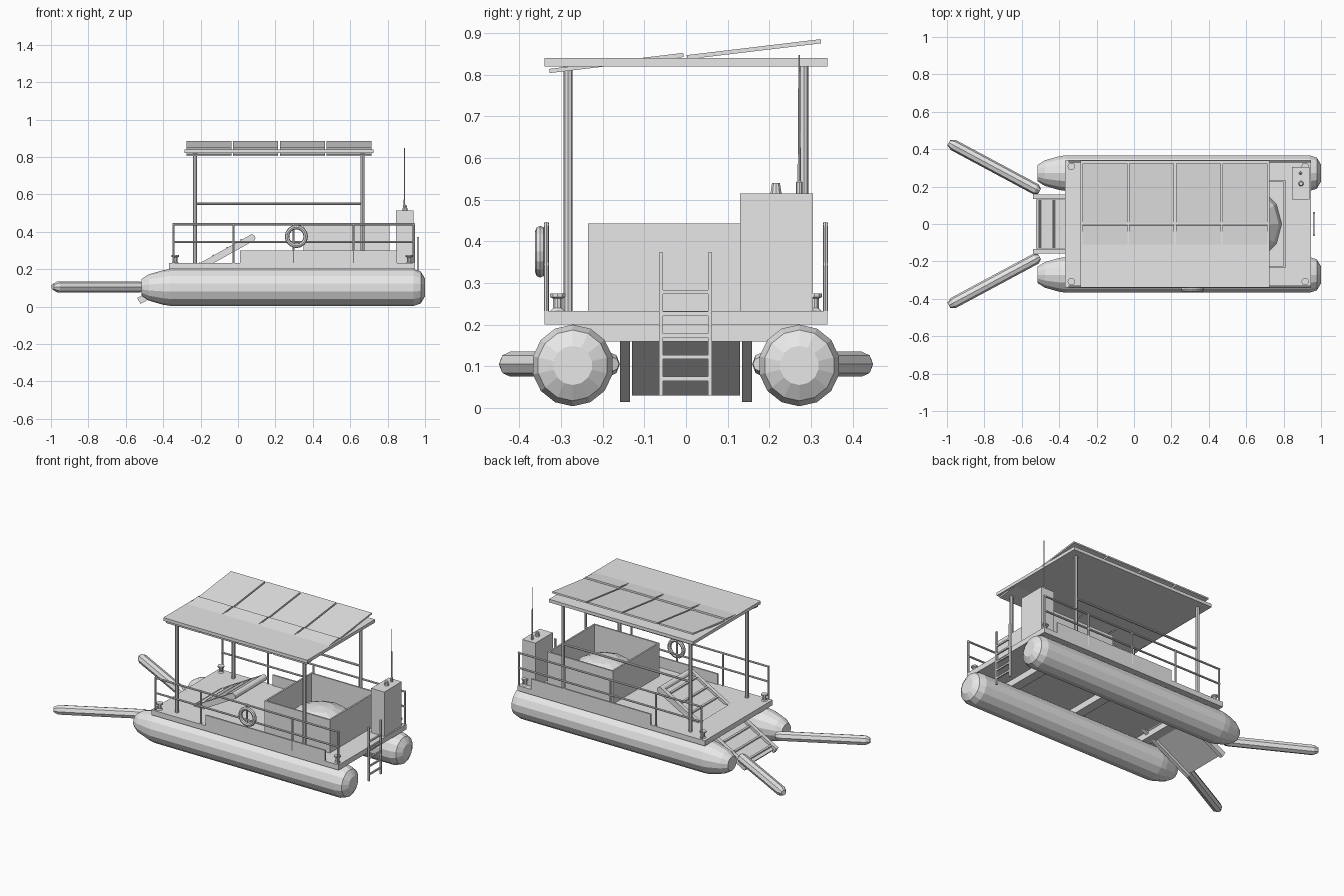
import bpy, bmesh, math
from mathutils import Vector, Matrix

cube = bpy.data.objects.get("Cube")
if cube:
    bpy.data.objects.remove(cube, do_unlink=True)

grey = bpy.data.materials.new("light_grey")
grey.use_nodes = True
grey.diffuse_color = (0.8, 0.8, 0.8, 1)
grey.node_tree.nodes["Principled BSDF"].inputs["Base Color"].default_value = (0.8, 0.8, 0.8, 1)


def finish(name, bm):
    bmesh.ops.recalc_face_normals(bm, faces=bm.faces)
    mesh = bpy.data.meshes.new(name)
    bm.to_mesh(mesh)
    bm.free()
    mesh.materials.append(grey)
    obj = bpy.data.objects.new(name, mesh)
    bpy.context.collection.objects.link(obj)
    return obj


def box(name, xs, ys, zs, tilt=None):
    """Box from ranges on each axis; tilt is an optional matrix applied afterwards."""
    bm = bmesh.new()
    bmesh.ops.create_cube(bm, size=1)
    for v in bm.verts:
        v.co = Vector([(lo + hi) / 2 + c * (hi - lo) for c, (lo, hi) in zip(v.co, (xs, ys, zs))])
    if tilt:
        bm.transform(tilt)
    return finish(name, bm)


def lathe(name, start, end, profile, sides=8):
    """Turned solid from start to end; profile holds (fraction along, radius)."""
    start, end = Vector(start), Vector(end)
    axis = (end - start).normalized()
    up = Vector((1, 0, 0)) if abs(axis.z) > 0.9 else Vector((0, 0, 1))
    side = axis.cross(up).normalized()
    up = side.cross(axis)
    bm = bmesh.new()
    rings = []
    for t, r in profile:
        centre = start.lerp(end, t)
        angles = [math.tau * i / sides for i in range(sides)]
        rings.append([bm.verts.new(centre + (up * math.cos(a) + side * math.sin(a)) * r) for a in angles])
    for a, b in zip(rings, rings[1:]):
        for i in range(sides):
            j = (i + 1) % sides
            bm.faces.new((a[i], a[j], b[j], b[i]))
    bm.faces.new(rings[0])
    bm.faces.new(rings[-1])
    return finish(name, bm)


def rod(name, start, end, r, sides=8):
    return lathe(name, start, end, [(0, r), (1, r)], sides)


# Deck and cross beams
DECK = 0.233
box("deck", (-0.37, 0.945), (-0.34, 0.34), (0.2, DECK))
for x in (-0.25, 0.24, 0.71):
    box("cross_beam", (x - 0.03, x + 0.03), (-0.27, 0.27), (0.16, 0.2))

# Parts that repeat on both sides
for s, label in ((-1, "right"), (1, "left")):
    lathe(label + "_pontoon", (-0.515, s * 0.272, 0.102), (1, s * 0.272, 0.102),
          [(0, 0.045), (0.025, 0.07), (0.075, 0.092), (0.1, 0.098),
           (0.96, 0.098), (0.985, 0.085), (1, 0.047)], 14)
    lathe(label + "_boom", (-0.505, s * 0.175, 0.105), (-0.99, s * 0.435, 0.105),
          [(0, 0.016), (0.04, 0.03), (0.95, 0.03), (1, 0.016)])

    # Side railing with toe board
    y = s * 0.335
    for i in range(5):
        x = -0.345 + i * 0.321
        rod(label + "_rail_post", (x, y, DECK), (x, y, 0.445), 0.006)
    for z in (0.345, 0.44):
        rod(label + "_rail", (-0.35, y, z), (0.944, y, z), 0.006)
    box(label + "_toe_board", (0.01, 0.85), (y - 0.005, y + 0.005), (DECK, 0.3))

    # Mooring bollards and roof posts
    for x in (-0.335, 0.915):
        lathe(label + "_bollard", (x, s * 0.308, DECK), (x, s * 0.308, 0.275),
              [(0, 0.018), (0.15, 0.012), (0.7, 0.012), (0.8, 0.02), (1, 0.02)], 10)
    for x in (-0.23, 0.665):
        rod(label + "_roof_post", (x, s * 0.283, DECK), (x, s * 0.283, 0.825), 0.011)

rod("roof_brace", (-0.23, 0.283, 0.55), (0.665, 0.283, 0.55), 0.007)

# Roof with two rows of tilted solar panels
box("roof", (-0.287, 0.725), (-0.34, 0.34), (0.82, 0.84))
for y, z in ((-0.167, 0.828), (0.163, 0.861)):
    for i in range(4):
        x = -0.156 + i * 0.25
        tilt = Matrix.Translation((x, y, z)) @ Matrix.Rotation(math.radians(6.8), 4, "X")
        box("solar_panel", (-0.12, 0.12), (-0.162, 0.162), (-0.005, 0.005), tilt)

# Open bin with a heap inside
B, W = 0.235, 0.01
box("bin_floor", (0.35, 0.81), (-B, B), (DECK, 0.25))
for s in (-1, 1):
    box("bin_side", (0.35, 0.81), sorted((s * B, s * (B - W))), (DECK, 0.443))
for x in (0.35, 0.8):
    box("bin_end", (x, x + W), (W - B, B - W), (DECK, 0.443))
bm = bmesh.new()
bmesh.ops.create_uvsphere(bm, u_segments=12, v_segments=8, radius=1)
bmesh.ops.bisect_plane(bm, geom=bm.verts[:] + bm.edges[:] + bm.faces[:], plane_co=(0, 0, 0),
                       plane_no=(0, 0, -1), clear_outer=True)
bm.transform(Matrix.Translation((0.58, 0, 0.25)) @ Matrix.Diagonal((0.21, 0.21, 0.135, 1)))
finish("debris_heap", bm)

# Sloping conveyor passing through the deck at the bow
LENGTH = 0.69
slope = Matrix.Translation((-0.53, 0, 0.03)) @ Matrix.Rotation(-math.atan2(0.335, 0.6), 4, "Y")
for s in (-1, 1):
    box("conveyor_rail", (0, LENGTH), sorted((s * 0.135, s * 0.159)), (-0.018, 0.018), slope)
box("conveyor_belt", (0.01, LENGTH), (-0.13, 0.13), (-0.006, 0.006), slope)
for i in range(8):
    x = 0.03 + i * 0.086
    box("conveyor_cleat", (x, x + 0.01), (-0.13, 0.13), (0, 0.022), slope)
rod("conveyor_roller", (0.073, -0.159, 0.366), (0.073, 0.159, 0.366), 0.02, 12)

# Control cabinet with beacon and aerial
box("control_cabinet", (0.845, 0.937), (0.13, 0.305), (DECK, 0.515))
lathe("beacon", (0.893, 0.216, 0.515), (0.893, 0.216, 0.54), [(0, 0.014), (1, 0.01)], 10)
lathe("aerial", (0.89, 0.272, 0.515), (0.89, 0.272, 0.847),
      [(0, 0.008), (0.08, 0.008), (0.09, 0.004), (1, 0.002)])

# Stern ladder
for y in (-0.06, 0.058):
    box("ladder_rail", (0.956, 0.967), (y - 0.005, y + 0.005), (0.03, 0.373))
for i in range(5):
    z = 0.07 + i * 0.052
    box("ladder_rung", (0.957, 0.966), (-0.06, 0.058), (z - 0.005, z + 0.005))

# Life ring hung on the right railing
bpy.ops.mesh.primitive_torus_add(major_segments=16, minor_segments=8, major_radius=0.05,
                                 minor_radius=0.012, location=(0.312, -0.35, 0.375),
                                 rotation=(math.pi / 2, 0, 0))
ring = bpy.context.object
ring.name = "life_ring"
ring.data.materials.append(grey)
